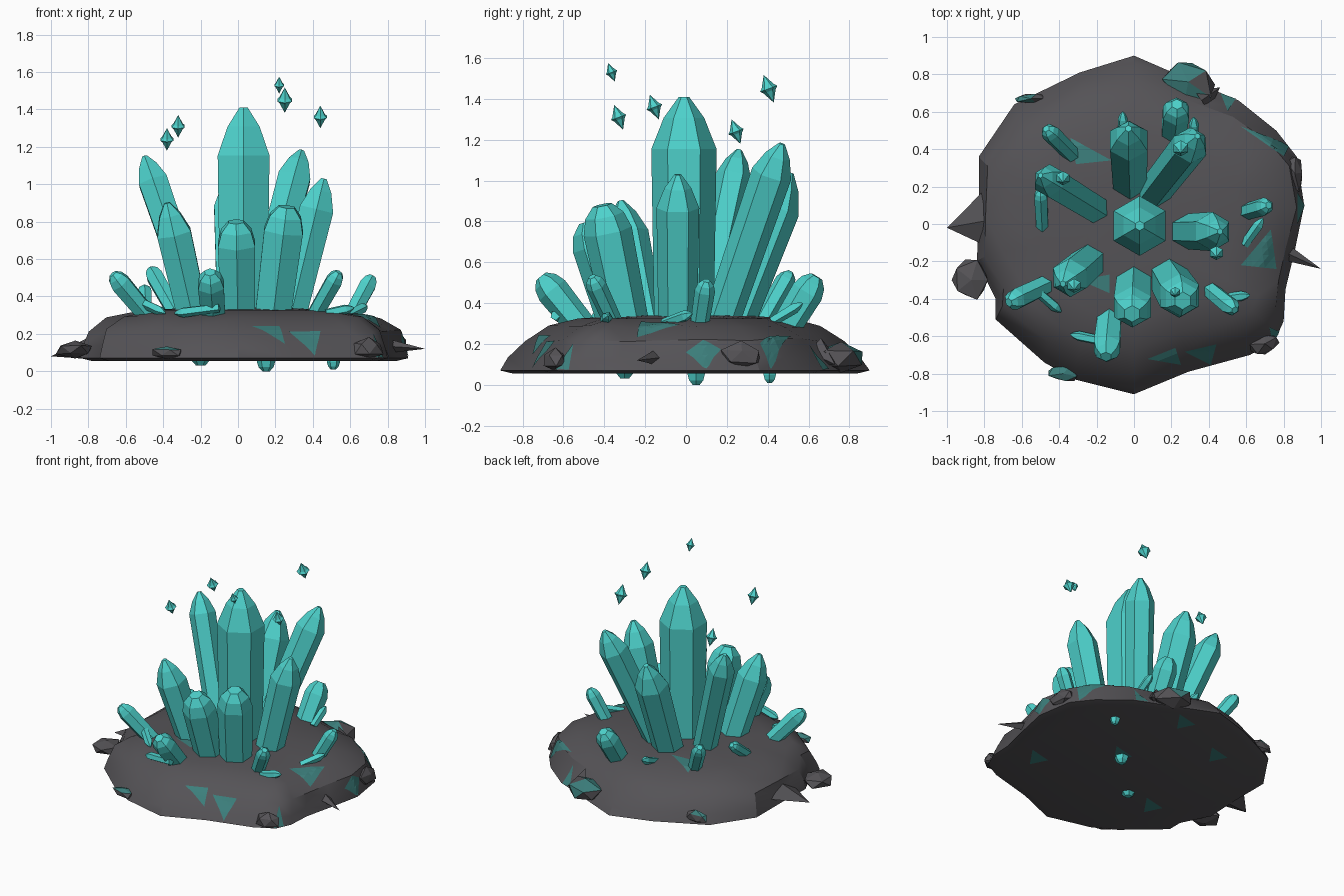
import bpy, bmesh, math, random
from mathutils import Vector, Matrix
from mathutils.bvhtree import BVHTree

random.seed(4)
cube = bpy.data.objects.get("Cube")
if cube:
    bpy.data.objects.remove(cube, do_unlink=True)


def material(name, colour):
    mat = bpy.data.materials.new(name)
    mat.use_nodes = True
    mat.diffuse_color = (*colour, 1)
    mat.node_tree.nodes["Principled BSDF"].inputs["Base Color"].default_value = (*colour, 1)
    return mat


teal = material("bright teal", (.075, .64, .6))
dull_teal = material("dull teal", (.045, .21, .2))
stone = material("dark stone", (.09, .086, .094))


def finish(bm, name, *mats, smooth=False):
    """Turn a bmesh into a named object."""
    mesh = bpy.data.meshes.new(name)
    bm.to_mesh(mesh)
    bm.free()
    obj = bpy.data.objects.new(name, mesh)
    bpy.context.collection.objects.link(obj)
    for mat in mats:
        mesh.materials.append(mat)
    if smooth:
        bpy.ops.object.select_all(action="DESELECT")
        obj.select_set(True)
        bpy.context.view_layer.objects.active = obj
        bpy.ops.object.shade_smooth_by_angle(angle=math.radians(30))
    return obj


def skin(bm, rings):
    """Join rings of vertices with quads and cap both ends."""
    n = len(rings[0])
    for low, high in zip(rings, rings[1:]):
        for i in range(n):
            j = (i + 1) % n
            bm.faces.new((low[i], low[j], high[j], high[i]))
    bm.faces.new(reversed(rings[0]))
    bm.faces.new(rings[-1])


def crystal(name, base, tip, radius, blunt=False, sides=6, mat=teal):
    """Prism from base to tip, closing in a pointed or rounded end."""
    base, tip = Vector(base), Vector(tip)
    axis = tip - base
    length = axis.length
    point = min(radius * (1.1 if blunt else 1.6), length * .6)
    mid, end = (.8, .4) if blunt else (.62, .16)
    profile = [(0, .9), (length - point, 1), (length - point * .4, mid), (length, end)]
    place = Matrix.Translation(base) @ Vector((0, 0, 1)).rotation_difference(axis).to_matrix().to_4x4()
    bm = bmesh.new()
    rings = []
    for z, scale in profile:
        ring = []
        for i in range(sides):
            a = math.tau * (i / sides + .25)
            ring.append(bm.verts.new(place @ Vector((math.cos(a) * radius * scale,
                                                     math.sin(a) * radius * scale, z))))
        rings.append(ring)
    skin(bm, rings)
    return finish(bm, name, mat)


# Rock plate: an uneven outline lofted through shrinking rings
outline = [(0, .9), (-.29, .81), (-.64, .64), (-.83, .36), (-.83, .05), (-.84, -.2),
           (-.74, -.4), (-.74, -.51), (-.48, -.74), (-.32, -.83), (0, -.91), (.29, -.79),
           (.62, -.7), (.75, -.63), (.8, -.52), (.81, -.35), (.86, -.14), (.91, .1),
           (.87, .36), (.76, .5), (.56, .66), (.3, .77)]
levels = [(.055, .93, .93), (.07, 1, 1), (.13, .99, .96), (.22, .96, .87), (.285, .84, .74),
          (.325, .62, .58), (.34, .3, .3)]
bm = bmesh.new()
rings = []
for k, (z, sx, sy) in enumerate(levels):
    wobble = .02 if 1 < k < 5 else 0
    rings.append([bm.verts.new((x * sx * random.uniform(1 - wobble, 1),
                                y * sy * random.uniform(1 - wobble, 1),
                                z + random.uniform(-wobble, wobble) * .5)) for x, y in outline])
skin(bm, rings)
bmesh.ops.triangulate(bm, faces=[f for f in bm.faces if len(f.verts) == 4])
bm.normal_update()
surface = BVHTree.FromBMesh(bm)
finish(bm, "rock_plate", stone, smooth=True)


def vein(name, a, b, c, down=-1):
    """Thin triangle draped over the rock from above or below."""
    a, b, c = (Vector((*p, -down)) for p in (a, b, c))
    n = 6
    bm = bmesh.new()
    grid = {}
    for i in range(n + 1):
        for j in range(n + 1 - i):
            p = a + (b - a) * i / n + (c - a) * j / n
            hit, normal, _, _ = surface.ray_cast(p, Vector((0, 0, down)))
            if hit is None:
                hit, normal, _, _ = surface.find_nearest(Vector((p.x, p.y, .08)))
            grid[i, j] = bm.verts.new(hit + normal * .004)
    for i in range(n):
        for j in range(n - i):
            bm.faces.new((grid[i, j], grid[i + 1, j], grid[i, j + 1]))
            if i + j < n - 1:
                bm.faces.new((grid[i + 1, j], grid[i + 1, j + 1], grid[i, j + 1]))
    bm.normal_update()
    if sum(f.normal.z for f in bm.faces) * down > 0:
        bmesh.ops.reverse_faces(bm, faces=bm.faces[:])
    finish(bm, name, dull_teal)


# Crystal veins showing in the rock
top_veins = [((-.34, .46), (-.12, .34), (-.31, .32)), ((.73, -.03), (.57, -.22), (.76, -.24)),
             ((.57, .52), (.83, .42), (.8, .36)), ((.44, -.64), (.27, -.68), (.41, -.75)),
             ((.22, -.66), (.07, -.72), (.25, -.75)), ((-.29, -.3), (-.13, -.27), (-.13, -.37)),
             ((.87, 0), (.87, .17), (.91, .1)), ((.72, -.55), (.79, -.58), (.74, -.64)),
             ((.46, .7), (.55, .68), (.5, .6))]
for t in top_veins:
    vein("top_vein", *t)
for x, y in [(-.4, .5), (.1, .1), (.5, -.3), (-.5, -.3), (.05, .7)]:
    vein("underside_vein", (x, y), (x + .17, y + .04), (x + .06, y - .12), down=1)

# Central column and the tall leaning crystals around it
crystal("central_crystal", (.03, -.01, .2), (.03, -.01, 1.41), .16)
tall = [((.09, .15, .25), (.34, .47, 1.18), .1), ((-.19, .07, .25), (-.5, .26, 1.15), .09),
        ((.27, -.04, .25), (.46, -.04, 1.03), .105), ((-.02, .21, .25), (-.03, .51, 1.04), .115),
        ((-.23, -.19, .25), (-.38, -.32, .9), .105)]
for base, tip, radius in tall:
    crystal("tall_crystal", base, tip, radius)

# Shorter rounded crystals near the edge
stubby = [((.18, -.28, .25), (.26, -.41, .88), .12), ((0, -.31, .25), (-.01, -.48, .8), .115),
          ((.21, .47, .25), (.23, .64, .53), .08), ((-.3, .34, .25), (-.47, .51, .55), .05),
          ((-.49, -.02, .3), (-.5, .18, .45), .04), ((.58, .06, .25), (.72, .1, .51), .05),
          ((-.46, -.32, .27), (-.67, -.42, .52), .06), ((-.13, -.5, .27), (-.15, -.71, .53), .08),
          ((.38, -.33, .25), (.54, -.46, .53), .05)]
for base, tip, radius in stubby:
    crystal("stubby_crystal", base, tip, radius, blunt=True)

# Small slivers lying on the rock
slivers = [((-.1, -.64, .34), (-.34, -.59, .31)), ((-.54, -.34, .38), (-.39, -.47, .31)),
           ((.47, -.4, .31), (.62, -.38, .34)), ((.59, -.11, .3), (.69, .03, .35)),
           ((.32, .42, .31), (.32, .57, .4)), ((-.06, .43, .31), (-.06, .6, .38))]
for base, tip in slivers:
    crystal("crystal_sliver", base, tip, .028, sides=5)

# Crystal ends poking out underneath
for x, y, z, radius in [(.15, .05, 0, .05), (.51, .41, .01, .035), (-.2, -.3, .03, .06)]:
    crystal("underside_crystal", (x, y, .15), (x, y, z), radius, blunt=True)

# Floating double-pointed gems
gems = [(.22, -.365, 1.53, .03), (.25, .405, 1.45, .045), (.44, -.155, 1.36, .04),
        (-.32, -.33, 1.31, .04), (-.38, .245, 1.24, .04)]
for x, y, z, radius in gems:
    bm = bmesh.new()
    bmesh.ops.create_uvsphere(bm, u_segments=6, v_segments=4, radius=radius)
    for v in bm.verts:
        v.co.z *= 1.6 if abs(v.co.z) > radius * .9 else .4
    turn = Matrix.Rotation(math.radians(20), 4, "X")
    bm.transform(Matrix.Translation((x, y, z)) @ turn)
    finish(bm, "floating_gem", teal)


def boulder(name, centre, size, turn=0, veined=False):
    """Jagged lump; a veined one is teal on its left-facing upper side."""
    bm = bmesh.new()
    bmesh.ops.create_icosphere(bm, subdivisions=1, radius=1)
    for v in bm.verts:
        v.co *= random.uniform(.8, 1.1)
    bm.transform(Matrix.Translation(centre) @ Matrix.Rotation(turn, 4, "Z")
                 @ Matrix.Diagonal((*size, 1)))
    bm.normal_update()
    for f in bm.faces:
        f.material_index = int(veined and f.normal.z > .2 and f.normal.x < .3)
    finish(bm, name, stone, dull_teal)


# Boulders and spikes around the rim
boulder("back_boulder", (.29, .76, .13), (.16, .12, .08), -.6, True)
boulder("right_boulder", (-.87, -.3, .115), (.11, .12, .05))
boulder("front_boulder", (-.38, -.8, .1), (.1, .05, .04), -.2, True)
boulder("corner_boulder", (.7, -.64, .12), (.09, .06, .06), .5)
boulder("back_corner_boulder", (-.55, .67, .12), (.1, .03, .05), 0, True)
boulder("left_boulder", (.86, .27, .14), (.05, .12, .07), .1)


def spike(name, base, tip, width, height):
    """Flat four-sided wedge reaching outward from the rim."""
    base, tip = Vector(base), Vector(tip)
    side = (tip - base).cross(Vector((0, 0, 1))).normalized() * width
    up = Vector((0, 0, height))
    bm = bmesh.new()
    ring = [bm.verts.new(base + d) for d in (side, up, -side, -up)]
    end = bm.verts.new(tip)
    for i in range(4):
        bm.faces.new((ring[i], ring[(i + 1) % 4], end))
    bm.faces.new(reversed(ring))
    bmesh.ops.recalc_face_normals(bm, faces=bm.faces[:])
    finish(bm, name, stone)


spike("right_spike", (-.72, .03, .14), (-1, -.02, .08), .2, .08)
spike("left_spike", (.74, -.12, .14), (1, -.24, .12), .06, .05)
spike("back_left_spike", (.36, .66, .16), (.46, .73, .1), .07, .07)
